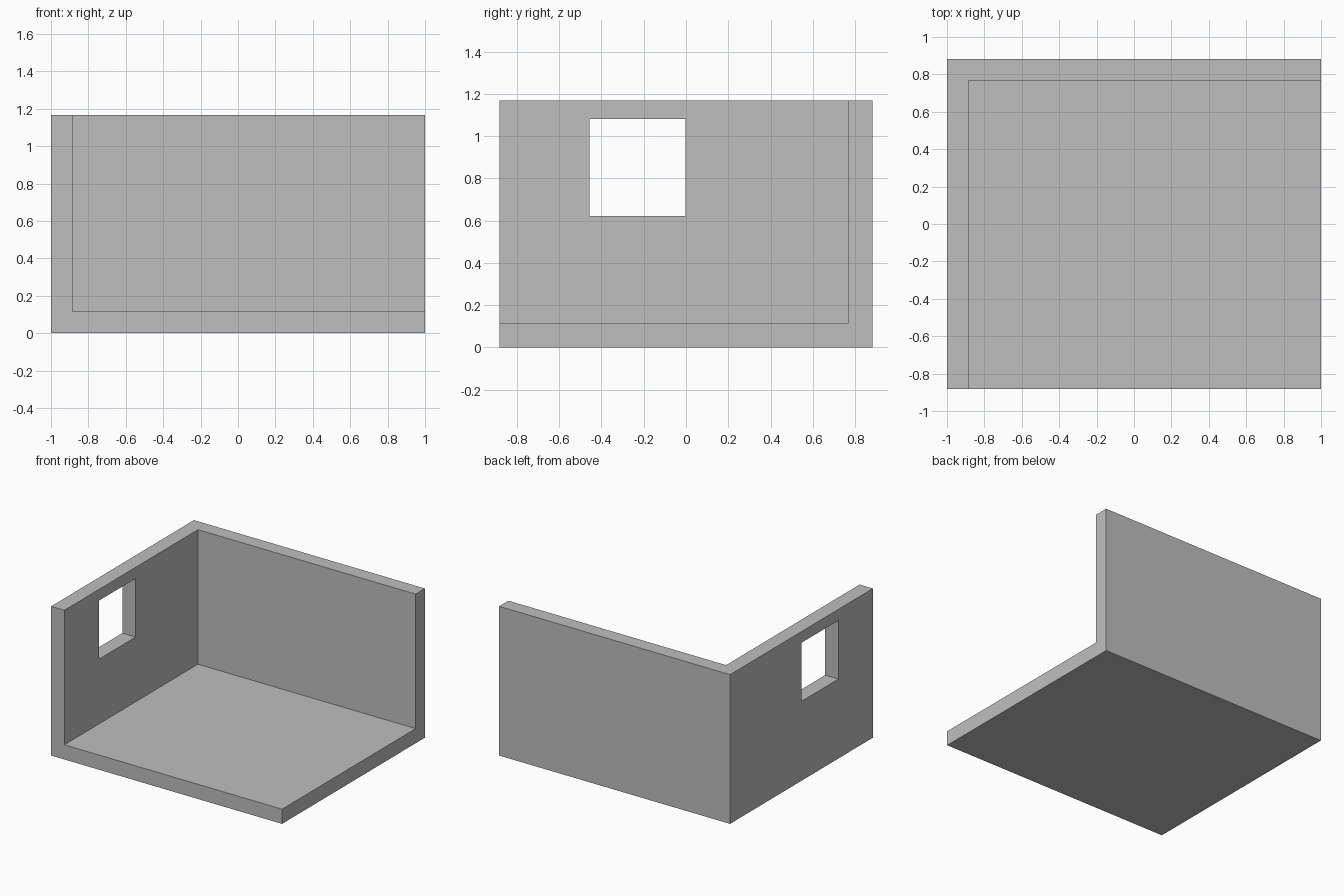
import bpy
from mathutils import Vector

default = bpy.data.objects.get("Cube")
if default:
    bpy.data.objects.remove(default, do_unlink=True)

# Overall size and wall thickness
HALF_X, HALF_Y, HEIGHT, WALL = 1.0, 0.883, 1.168, 0.115


def box(name, low, high):
    """Axis-aligned box between two corners."""
    low, high = Vector(low), Vector(high)
    bpy.ops.mesh.primitive_cube_add(size=1)
    obj = bpy.context.object
    obj.name = name
    for v in obj.data.vertices:
        v.co = (low + high) / 2 + v.co * (high - low)
    return obj


def cut(target, cutter):
    """Subtract a hidden cutter and apply the result."""
    mod = target.modifiers.new(cutter.name, 'BOOLEAN')
    mod.operation = 'DIFFERENCE'
    mod.solver = 'EXACT'
    mod.object = cutter
    bpy.context.view_layer.objects.active = target
    bpy.ops.object.modifier_apply(modifier=mod.name)
    bpy.data.objects.remove(cutter, do_unlink=True)


# Solid block hollowed to leave a floor, a back wall and a right wall
room = box("room_shell", (-HALF_X, -HALF_Y, 0), (HALF_X, HALF_Y, HEIGHT))
cut(room, box("interior_cutter", (-HALF_X + WALL, -2, WALL),
              (2, HALF_Y - WALL, 2)))

# Square window opening through the right wall
cut(room, box("window_cutter", (-1.2, -0.457, 0.622), (-0.7, -0.003, 1.08)))

# Plain grey finish
grey = bpy.data.materials.new("plain_grey")
colour = (0.52, 0.52, 0.52, 1)
grey.diffuse_color = colour
grey.use_nodes = True
grey.node_tree.nodes["Principled BSDF"].inputs["Base Color"].default_value = colour
room.data.materials.clear()
room.data.materials.append(grey)
